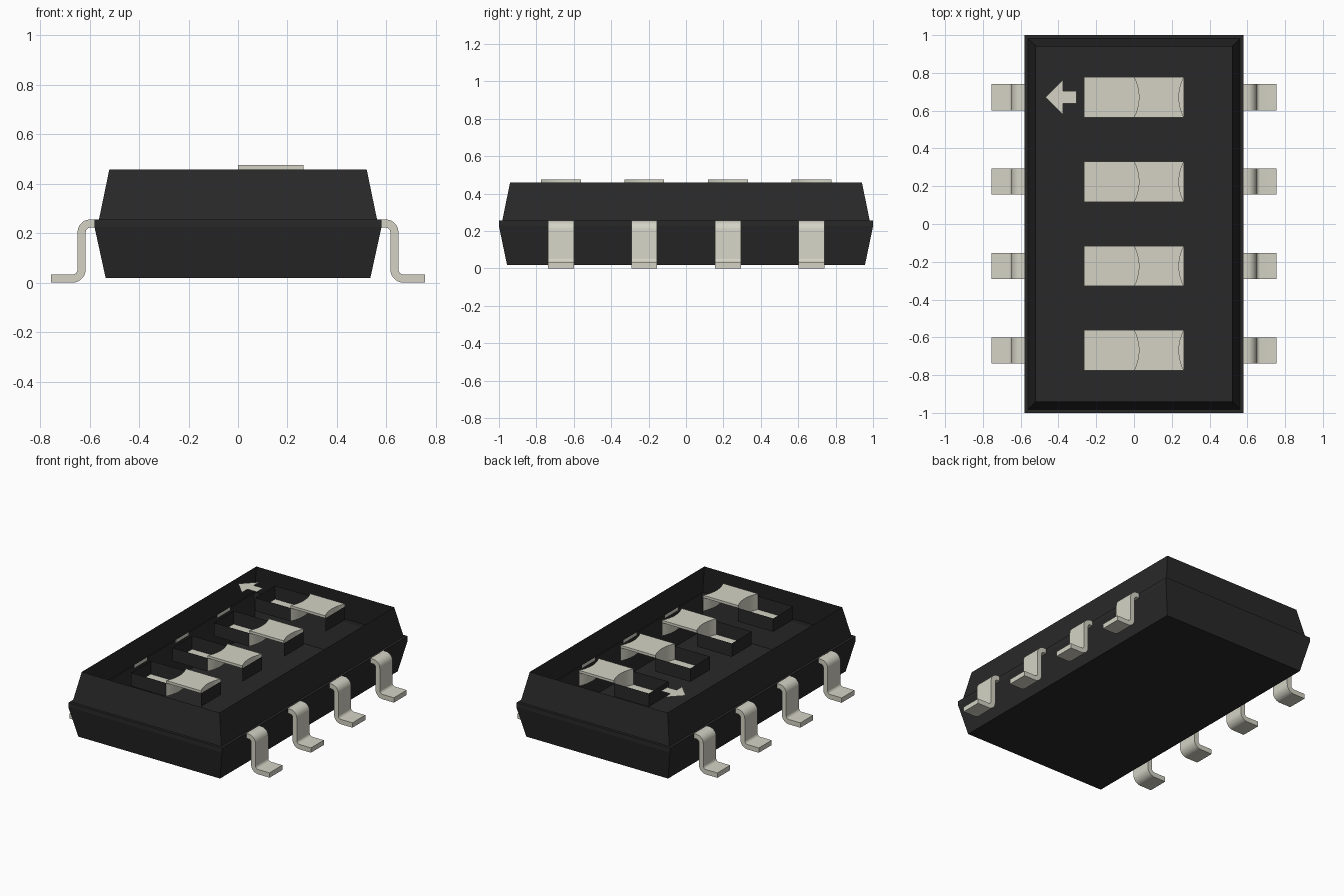
import bpy, bmesh, math

if "Cube" in bpy.data.objects:
    bpy.data.objects.remove(bpy.data.objects["Cube"], do_unlink=True)


def material(name, color):
    m = bpy.data.materials.new(name)
    m.diffuse_color = (*color, 1)
    m.use_nodes = True
    bsdf = m.node_tree.nodes["Principled BSDF"]
    bsdf.inputs["Base Color"].default_value = (*color, 1)
    bsdf.inputs["Roughness"].default_value = 0.6
    return m


DARK = material("black plastic", (0.0215, 0.0215, 0.0215))
LIGHT = material("warm grey metal", (0.66, 0.65, 0.56))


def finish(name, bm, mat, smooth=False):
    me = bpy.data.meshes.new(name)
    bm.to_mesh(me)
    bm.free()
    me.materials.append(mat)
    ob = bpy.data.objects.new(name, me)
    bpy.context.collection.objects.link(ob)
    if smooth:
        bpy.ops.object.select_all(action='DESELECT')
        ob.select_set(True)
        bpy.context.view_layer.objects.active = ob
        bpy.ops.object.shade_smooth_by_angle(angle=math.radians(35))


def bent_strip(name, outline, s, y0, y1, mat):
    """Extrude an x-z outline from y0 to y1, mirrored in x by s."""
    bm = bmesh.new()
    lo = [bm.verts.new((s * x, y0, z)) for x, z in outline]
    hi = [bm.verts.new((s * x, y1, z)) for x, z in outline]
    bm.faces.new(lo)
    bm.faces.new(hi)
    n = len(outline)
    for i in range(n):
        j = (i + 1) % n
        bm.faces.new((lo[i], lo[j], hi[j], hi[i]))
    bmesh.ops.recalc_face_normals(bm, faces=bm.faces[:])
    finish(name, bm, mat, smooth=True)


def open_tray(name, levels, mat):
    """Loft rectangles given as (half x, half y, z), closed at the bottom only."""
    bm = bmesh.new()
    rings = [[bm.verts.new((sx * hx, sy * hy, z))
              for sx, sy in ((-1, -1), (1, -1), (1, 1), (-1, 1))]
             for hx, hy, z in levels]
    for r0, r1 in zip(rings, rings[1:]):
        for i in range(4):
            j = (i + 1) % 4
            bm.faces.new((r0[i], r0[j], r1[j], r1[i]))
    bm.faces.new(rings[0][::-1])
    finish(name, bm, mat)


def wall(name, path, z0, z1, mat, smooth=False):
    """Upright thin wall following an open path in plan."""
    bm = bmesh.new()
    lo = [bm.verts.new((x, y, z0)) for x, y in path]
    hi = [bm.verts.new((x, y, z1)) for x, y in path]
    for i in range(len(path) - 1):
        bm.faces.new((lo[i], lo[i + 1], hi[i + 1], hi[i]))
    finish(name, bm, mat, smooth)


def plate(name, outline, z, mat):
    """Flat face looking up."""
    bm = bmesh.new()
    f = bm.faces.new([bm.verts.new((x, y, z)) for x, y in outline])
    f.normal_update()
    if f.normal.z < 0:
        f.normal_flip()
    finish(name, bm, mat)


W = 0.1065                  # half width of a switch slot
X0, X1 = -0.264, 0.264      # slot ends
FLOOR, TOP, CAP = 0.367, 0.458, 0.475

# Housing: hollow tray with a thin ledge at mid height
open_tray("housing", [(0.535, 0.957, 0.019), (0.58, 1.0, 0.225), (0.58, 1.0, 0.255),
                      (0.562, 0.982, 0.255), (0.52, 0.941, TOP)], DARK)


# Bent pin outline: a rounded centre line offset to both sides
def arc(cx, cz, r, a0, a1, n=7):
    return [(cx + r * math.cos(math.radians(a0 + (a1 - a0) * i / n)),
             cz + r * math.sin(math.radians(a0 + (a1 - a0) * i / n)))
            for i in range(n + 1)]


T = 0.0165
R1, R2 = 0.034, 0.037
upper = [(0.578, 0.2385 + T)] + arc(0.598, 0.2045, R1 + T, 90, 0) \
    + arc(0.669, 0.0535, R2 - T, 180, 270) + [(0.755, 2 * T)]
lower = [(0.578, 0.2385 - T)] + arc(0.598, 0.2045, R1 - T, 90, 0) \
    + arc(0.669, 0.0535, R2 + T, 180, 270) + [(0.755, 0.0)]
pin = upper + lower[::-1]


def bow(x, depth, yc, n=10):
    """Shallow arc across the slot from -y to +y."""
    return [(x + depth * (1 - (2 * i / n - 1) ** 2), yc + W * (2 * i / n - 1))
            for i in range(n + 1)]


for k, yc in enumerate((0.671, 0.224, -0.223, -0.669), 1):
    # Pins on both sides
    for side, s in (("left", 1), ("right", -1)):
        bent_strip(f"{side}_pin_{k}", pin, s, yc - 0.069, yc + 0.069, LIGHT)

    # Slot walls: pocket beside the slider and the end wall behind it
    wall(f"slot_pocket_{k}", [(0, yc - W), (X0, yc - W), (X0, yc + W), (0, yc + W)],
         FLOOR, TOP, DARK)
    wall(f"slot_end_wall_{k}", [(X1, yc - W), (X1, yc + W)], FLOOR, TOP, DARK)

    # Slot floor, with a sliver showing past the slider's hollow end
    near_end = bow(0, 0.026, yc)
    far_end = bow(X1, -0.026, yc)
    plate(f"slot_floor_{k}", [(X0, yc + W), (X0, yc - W)] + near_end, FLOOR, LIGHT)
    plate(f"slot_end_floor_{k}", far_end, FLOOR, LIGHT)

    # Slider: flat top, hollow ends down to the slot floor, low sides
    plate(f"slider_top_{k}", far_end + near_end[::-1], CAP, LIGHT)
    wall(f"slider_near_end_{k}", near_end[::-1], FLOOR, CAP, LIGHT, smooth=True)
    wall(f"slider_far_end_{k}", far_end, FLOOR, CAP, LIGHT, smooth=True)
    wall(f"slider_front_side_{k}", [(0, yc - W), (X1, yc - W)], TOP, CAP, LIGHT)
    wall(f"slider_back_side_{k}", [(X1, yc + W), (0, yc + W)], TOP, CAP, LIGHT)

# Direction arrow beside the first switch, flush with the rim
half = [(-0.468, 0), (-0.375, 0.094), (-0.375, 0.034), (-0.304, 0.034)]
arrow = half + [(x, -y) for x, y in half[:0:-1]]
plate("arrow_mark", [(x, 0.671 + y) for x, y in arrow], TOP, LIGHT)
